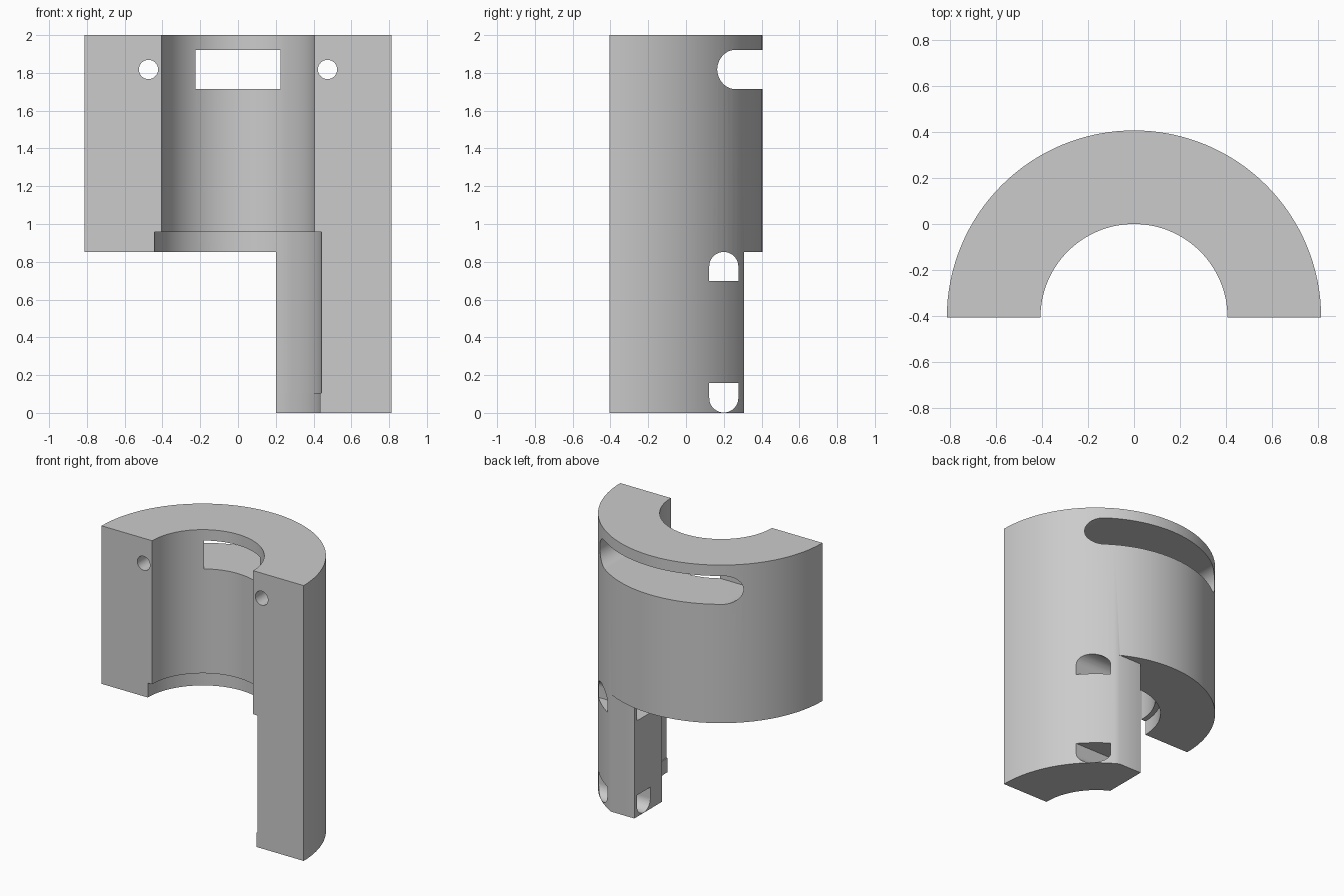
import bpy, bmesh, math

if "Cube" in bpy.data.objects:
    bpy.data.objects.remove(bpy.data.objects["Cube"])

CY = -0.406          # axis of the half ring lies on the front plane
R_OUT, R_IN = 0.812, 0.406
SEG = 64

grey = bpy.data.materials.new("plain grey")
grey.diffuse_color = (0.6, 0.6, 0.6, 1)
grey.use_nodes = True
grey.node_tree.nodes["Principled BSDF"].inputs["Base Color"].default_value = grey.diffuse_color


def prism(name, outline, axis, lo, hi):
    """Extrude a 2D outline along an axis ('x' uses y,z; 'y' uses x,z; 'z' uses x,y)."""
    place = {'x': lambda a, b, t: (t, a, b),
             'y': lambda a, b, t: (a, t, b),
             'z': lambda a, b, t: (a, b, t)}[axis]
    bm = bmesh.new()
    low = [bm.verts.new(place(a, b, lo)) for a, b in outline]
    high = [bm.verts.new(place(a, b, hi)) for a, b in outline]
    n = len(outline)
    bm.faces.new(low[::-1])
    bm.faces.new(high)
    for i in range(n):
        j = (i + 1) % n
        bm.faces.new((low[i], low[j], high[j], high[i]))
    bm.normal_update()
    # Make sure the solid faces outwards
    if bm.calc_volume(signed=True) < 0:
        bmesh.ops.reverse_faces(bm, faces=bm.faces[:])
    mesh = bpy.data.meshes.new(name)
    bm.to_mesh(mesh)
    bm.free()
    mesh.materials.append(grey)
    obj = bpy.data.objects.new(name, mesh)
    bpy.context.collection.objects.link(obj)
    return obj


def arc(cx, cy, r, a0, a1, n):
    return [(cx + r * math.cos(math.radians(a0 + (a1 - a0) * i / n)),
             cy + r * math.sin(math.radians(a0 + (a1 - a0) * i / n))) for i in range(n + 1)]


def circle(cx, cy, r, n):
    return arc(cx, cy, r, 0, 360, n)[:-1]


def rect(a0, a1, b0, b1):
    return [(a0, b0), (a1, b0), (a1, b1), (a0, b1)]


# Half ring sleeve, full height
sleeve = prism("half_ring_sleeve",
               arc(0, CY, R_OUT, 0, 180, SEG) + arc(0, CY, R_IN, 180, 0, SEG), 'z', 0, 2)

cutters = [
    # Material removed beside and behind the leg, as one L shape
    prism("leg_cutter", [(-1, -1), (0.2, -1), (0.2, 0.308), (1, 0.308), (1, 1), (-1, 1)],
          'z', -0.1, 0.852),
    # Wider bore at the bottom, with a slight lip at the foot of the leg
    prism("bore_cutter", circle(0, CY, 0.441, 2 * SEG), 'z', 0.105, 0.957),
    prism("foot_bore_cutter", circle(0, CY + 0.007, 0.435, 2 * SEG), 'z', -0.1, 0.9),
    # Round ended slot cut from the back until it breaks into the bore
    prism("back_slot_cutter", arc(0.474, 1.818, 0.103, -90, 90, 32)
          + arc(-0.474, 1.818, 0.103, 90, 270, 32), 'y', -0.068, 0.6),
    # Arched openings through the leg
    prism("upper_arch_cutter", arc(0.2, 0.775, 0.077, 0, 180, 24)
          + [(0.123, 0.698), (0.277, 0.698)], 'x', 0, 1),
    prism("lower_arch_cutter", arc(0.2, 0.079, 0.077, 180, 360, 24)
          + [(0.277, 0.157), (0.123, 0.157)], 'x', 0, 1),
]
# Screw holes from the front faces into the back slot
for side, x in (("left", -0.474), ("right", 0.474)):
    cutters.append(prism(side + "_hole_cutter", circle(x, 1.818, 0.051, 32), 'y', -0.6, 0.1))

bpy.context.view_layer.objects.active = sleeve
sleeve.select_set(True)
for cutter in cutters:
    mod = sleeve.modifiers.new(cutter.name, 'BOOLEAN')
    mod.operation, mod.solver, mod.object = 'DIFFERENCE', 'EXACT', cutter
    bpy.ops.object.modifier_apply(modifier=mod.name)
for cutter in cutters:
    bpy.data.objects.remove(cutter, do_unlink=True)

bpy.ops.object.shade_smooth_by_angle(angle=math.radians(30))
